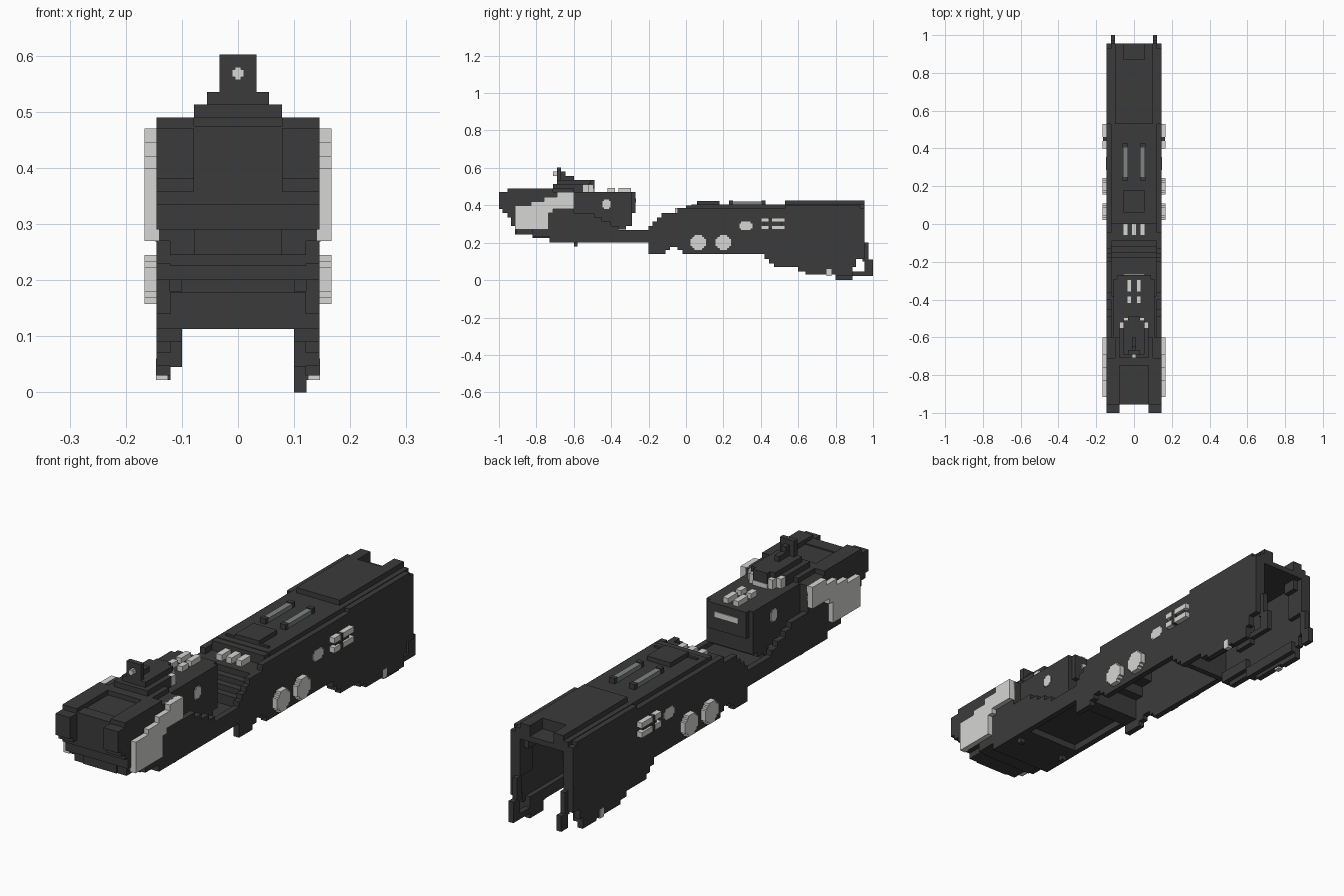
import bpy, bmesh


def material(name, r, g, b):
    m = bpy.data.materials.new(name)
    m.diffuse_color = (r, g, b, 1)
    return m


DARK = material("charcoal", 0.044, 0.044, 0.044)
LIGHT = material("light grey", 0.67, 0.67, 0.66)
MID = material("rail grey", 0.21, 0.23, 0.22)


def finish(name, bm, mat):
    bmesh.ops.recalc_face_normals(bm, faces=bm.faces)
    me = bpy.data.meshes.new(name)
    bm.to_mesh(me)
    bm.free()
    me.materials.append(mat)
    ob = bpy.data.objects.new(name, me)
    bpy.context.collection.objects.link(ob)


def boxes(name, mat, items, mirror=False):
    """Boxes given as x0, x1, y0, y1, z0, z1; optionally repeated on -x."""
    bm = bmesh.new()
    for x0, x1, y0, y1, z0, z1 in items:
        for s in ((1, -1) if mirror else (1,)):
            vs = bmesh.ops.create_cube(bm, size=1)["verts"]
            for v in vs:
                v.co = (s * (x0 + (v.co.x + 0.5) * (x1 - x0)),
                        y0 + (v.co.y + 0.5) * (y1 - y0),
                        z0 + (v.co.z + 0.5) * (z1 - z0))
    finish(name, bm, mat)


def stairs(start, steps):
    """Turn (y, z) stations into a right-angled stepped line."""
    pts = [start]
    for y, z in steps:
        pts += [(y, pts[-1][1]), (y, z)]
    return pts


def slab(name, mat, outline, x0, x1, mirror=False):
    """Extrude a (y, z) outline across x."""
    bm = bmesh.new()
    for s in ((1, -1) if mirror else (1,)):
        a = [bm.verts.new((s * x0, y, z)) for y, z in outline]
        b = [bm.verts.new((s * x1, y, z)) for y, z in outline]
        bm.faces.new(a)
        bm.faces.new(b[::-1])
        for i in range(len(a)):
            j = (i + 1) % len(a)
            bm.faces.new((a[i], b[i], b[j], a[j]))
    finish(name, bm, mat)


# Side walls with stepped lower and upper edges
low = stairs((-0.91, 0.27), [(-0.82, 0.23), (-0.73, 0.2), (-0.2, 0.14), (-0.11, 0.16),
                             (-0.085, 0.178), (-0.045, 0.16), (-0.02, 0.14), (0.42, 0.113),
                             (0.445, 0.09), (0.47, 0.07), (0.6, 0.047), (0.64, 0.03),
                             (0.8, 0.022), (0.89, 0.07), (0.91, 0.113)]) + [(0.955, 0.113)]
ramp = [(-0.045, 0.36), (-0.13, 0.335), (-0.155, 0.313), (-0.18, 0.29), (-0.2, 0.268),
        (-0.36, 0.29), (-0.4, 0.313), (-0.45, 0.335), (-0.49, 0.358), (-0.6, 0.47),
        (-0.71, 0.49)]
high = stairs((0.955, 0.385), ramp) + [(-0.91, 0.49)]
slab("side_wall", DARK, low + high, 0.12, 0.145, True)

# Core between the walls: solid front, hollow shell behind
core_low = stairs((-0.91, 0.245), [(-0.82, 0.225), (-0.73, 0.2), (-0.52, 0.228),
                                   (-0.2, 0.178), (-0.13, 0.268), (-0.09, 0.313),
                                   (-0.03, 0.358)]) + [(0.955, 0.358)]
core_high = stairs((0.955, 0.38), [(0.87, 0.4), (0.0, 0.36), (-0.09, 0.335), (-0.12, 0.313),
                                   (-0.15, 0.29), (-0.18, 0.25), (-0.38, 0.29),
                                   (-0.6, 0.47)]) + [(-0.91, 0.47)]
slab("body_core", DARK, core_low + core_high, -0.121, 0.121)
boxes("cross_wall", DARK, [(-0.121, 0.121, 0.42, 0.445, 0.113, 0.36)])
boxes("inner_ledge", DARK, [(0.1, 0.121, 0.445, 0.6, 0.09, 0.135),
                            (0.1, 0.121, 0.6, 0.89, 0.045, 0.09),
                            (0.1, 0.121, 0.87, 0.955, 0.2, 0.36),
                            (0.078, 0.121, 0.87, 0.93, 0.313, 0.36)], True)

# Raised roof, hump and notched rear cover
boxes("roof", DARK, [(-0.122, 0.122, 0.03, 0.87, 0.38, 0.403),
                     (-0.1, 0.1, 0.06, 0.07, 0.38, 0.41),
                     (-0.055, 0.055, 0.06, 0.18, 0.4, 0.422),
                     (-0.1, 0.1, 0.53, 0.87, 0.4, 0.425)])
boxes("rear_cover_ear", DARK, [(0.055, 0.1, 0.87, 0.955, 0.37, 0.425),
                               (0.1, 0.122, 0.87, 0.955, 0.37, 0.403),
                               (0.122, 0.145, 0.53, 0.93, 0.38, 0.4)], True)
boxes("rail_base", DARK, [(0.033, 0.06, 0.23, 0.25, 0.4, 0.425),
                          (0.033, 0.06, 0.405, 0.425, 0.4, 0.425)], True)
boxes("top_rail", MID, [(0.033, 0.058, 0.25, 0.405, 0.4, 0.421)], True)
boxes("vent_bar", LIGHT, [(x - 0.013, x + 0.013, -0.06, 0.02, 0.355, 0.385)
                          for x in (-0.046, 0, 0.046)])

# Rear feet and hooks
boxes("rear_hook", DARK, [(0.1, 0.122, 0.945, 0.975, 0.1, 0.2),
                          (0.1, 0.122, 0.955, 1.0, 0.045, 0.11)], True)
boxes("right_foot", DARK, [(0.1, 0.122, 0.8, 0.89, 0.0, 0.05),
                           (0.1, 0.122, 0.88, 1.0, 0.022, 0.045)])

# Front nose: stepped horns, stepped face and recessed top
nose = stairs((-1.0, 0.38), [(-0.98, 0.358), (-0.955, 0.335), (-0.935, 0.29)])
slab("nose_horn", DARK, nose + [(-0.9, 0.29), (-0.9, 0.49), (-0.955, 0.49),
                                (-0.955, 0.47), (-1.0, 0.47)], 0.078, 0.145, True)
face = stairs((-0.955, 0.335), [(-0.935, 0.29), (-0.915, 0.245)])
slab("nose_face", DARK, face + [(-0.9, 0.245), (-0.9, 0.475), (-0.955, 0.475)], -0.078, 0.078)
boxes("nose_rim", DARK, [(0.078, 0.122, -0.93, -0.71, 0.46, 0.49)], True)
boxes("nose_back_rim", DARK, [(-0.1, 0.1, -0.75, -0.6, 0.46, 0.49)])
boxes("lower_peg", DARK, [(0.1, 0.122, -0.6, -0.58, 0.18, 0.21)], True)

# Raised block behind the sight, narrowing at its tail
block = stairs((-0.4, 0.25), [(-0.36, 0.27), (-0.32, 0.29)])
slab("rear_block", DARK, [(-0.62, 0.25)] + block + [(-0.29, 0.29), (-0.29, 0.47), (-0.62, 0.47)],
     -0.108, 0.108)
boxes("block_tail", DARK, [(-0.09, 0.09, -0.29, -0.27, 0.36, 0.47)])
boxes("block_stud", LIGHT, [(0.012, 0.036, -0.36, -0.295, 0.465, 0.492),
                            (0.012, 0.036, -0.42, -0.38, 0.465, 0.492)], True)
boxes("block_back_light", LIGHT, [(-0.055, 0.055, -0.272, -0.266, 0.415, 0.437)])
boxes("block_side_dot", LIGHT, [(0.1, 0.112, -0.447, -0.403, 0.388, 0.422),
                                (0.1, 0.112, -0.438, -0.412, 0.38, 0.43)], True)

# Sight: tiered base, post and front bead
boxes("sight_base", DARK, [(-0.078, 0.078, -0.71, -0.55, 0.47, 0.513),
                           (-0.055, 0.055, -0.55, -0.52, 0.47, 0.513),
                           (-0.033, 0.033, -0.52, -0.49, 0.49, 0.513),
                           (-0.055, 0.055, -0.69, -0.51, 0.513, 0.535),
                           (-0.033, 0.033, -0.51, -0.49, 0.513, 0.535)])
boxes("sight_post", DARK, [(-0.033, 0.033, -0.69, -0.668, 0.53, 0.602),
                           (-0.011, 0.011, -0.67, -0.645, 0.53, 0.58),
                           (-0.011, 0.011, -0.65, -0.6, 0.53, 0.557)])
boxes("sight_bead", LIGHT, [(-0.011, 0.011, -0.71, -0.688, 0.562, 0.575),
                            (-0.005, 0.005, -0.71, -0.688, 0.557, 0.58)])
boxes("sight_light", LIGHT, [(0.055, 0.077, -0.55, -0.52, 0.468, 0.51),
                             (0.033, 0.055, -0.52, -0.495, 0.468, 0.51),
                             (0.0, 0.033, -0.505, -0.488, 0.468, 0.49)], True)

# Light cheek panels with a stepped upper edge and cut lower corner
panel_top = stairs((-0.6, 0.47), [(-0.69, 0.445), (-0.76, 0.42), (-0.83, 0.4)])
slab("cheek_panel", LIGHT, panel_top + [(-0.915, 0.4), (-0.915, 0.27), (-0.735, 0.27),
                                        (-0.735, 0.358), (-0.71, 0.358), (-0.71, 0.38),
                                        (-0.6, 0.38)], 0.14, 0.167, True)


# Blocky round bosses along the sides
def boss(y, z, x1, r):
    return [(0.135, x1, y - a * r, y + a * r, z - b * r, z + b * r)
            for a, b in ((1, 0.5), (0.75, 0.75), (0.5, 1))]


boxes("round_boss", LIGHT, boss(0.065, 0.201, 0.167, 0.044) + boss(0.2, 0.201, 0.167, 0.044), True)
boxes("side_dot", LIGHT, [(0.14, 0.147, 0.285, 0.355, 0.277, 0.303),
                          (0.14, 0.147, 0.295, 0.345, 0.268, 0.313)], True)
boxes("foot_dot", LIGHT, [(0.125, 0.1462, 0.752, 0.778, 0.022, 0.06)], True)

# Split side vents with a dark cross between
boxes("side_vent", LIGHT, [(0.14, 0.167, y0, y1, z0, z1)
                           for y0, y1 in ((0.4, 0.44), (0.46, 0.53))
                           for z0, z1 in ((0.27, 0.293), (0.31, 0.333))], True)
boxes("side_vent_cross", DARK, [(0.14, 0.158, 0.42, 0.51, 0.293, 0.31),
                                (0.14, 0.165, 0.44, 0.46, 0.272, 0.331)], True)
